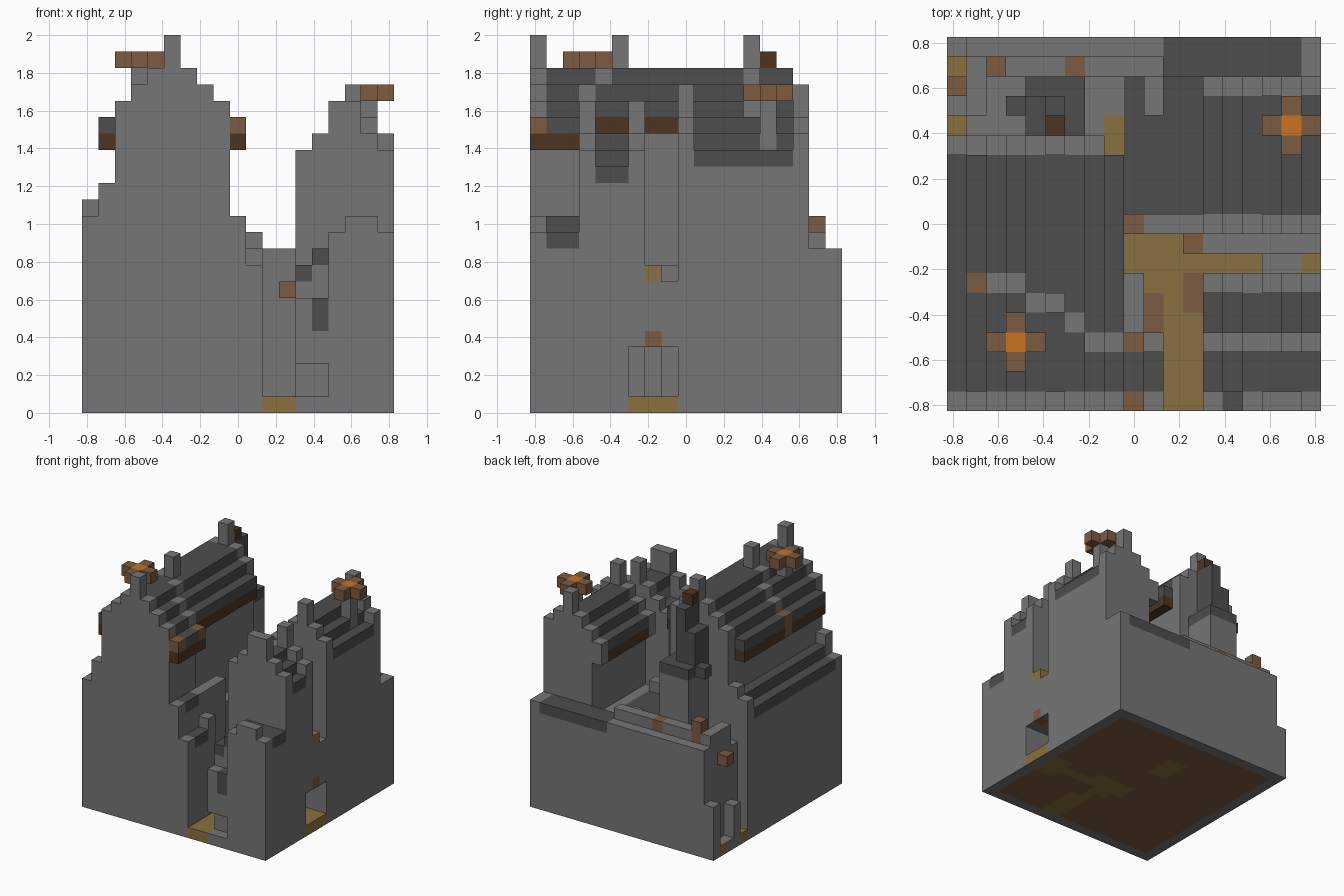
import bpy
import bmesh

cube = bpy.data.objects.get("Cube")
if cube:
    bpy.data.objects.remove(cube, do_unlink=True)

UNIT = 2 / 23
HALF = 9.5
COLOURS = {
    "stone": (0.18, 0.18, 0.18),
    "slate": (0.075, 0.075, 0.075),
    "wood": (0.20, 0.105, 0.055),
    "dark_wood": (0.075, 0.036, 0.016),
    "sand": (0.25, 0.165, 0.05),
    "flame": (0.60, 0.17, 0.015),
}
NAMES = list(COLOURS)
MATERIALS = []
for name, rgb in COLOURS.items():
    mat = bpy.data.materials.new(name)
    mat.use_nodes = True
    mat.diffuse_color = (*rgb, 1)
    bsdf = mat.node_tree.nodes["Principled BSDF"]
    bsdf.inputs["Base Color"].default_value = (*rgb, 1)
    bsdf.inputs["Roughness"].default_value = 0.9
    MATERIALS.append(mat)

cells = {}


def block(part, xs, ys, zs, colour="stone"):
    """Fill the half-open ranges of unit cells."""
    for x in range(*xs):
        for y in range(*ys):
            for z in range(*zs):
                cells[x, y, z] = (part, colour)


def carve(xs, ys, zs):
    for x in range(*xs):
        for y in range(*ys):
            for z in range(*zs):
                cells.pop((x, y, z), None)


def terrain(part, x0, ys, heights, top="stone"):
    """Columns of the given heights from x0, with a coloured top cell."""
    for x, h in enumerate(heights, x0):
        block(part, (x, x + 1), ys, (0, h))
        block(part, (x, x + 1), ys, (h - 1, h), top)


def eave(part, x, ys, z):
    block(part, (x, x + 1), ys, (z, z + 1), "dark_wood")
    block(part, (x, x + 1), ys, (z + 1, z + 2), "slate")


def torch(part, x, y, base, z):
    block(part, (x, x + 1), (y, y + 1), (base, z))
    block(part, (x - 1, x + 2), (y, y + 1), (z, z + 1), "wood")
    block(part, (x, x + 1), (y - 1, y + 2), (z, z + 1), "wood")
    block(part, (x, x + 1), (y, y + 1), (z, z + 1), "flame")


# Ground and street
block("ground", (0, 19), (0, 19), (0, 1))
block("street", (11, 13), (0, 9), (0, 1), "sand")
block("street", (13, 15), (0, 1), (0, 1), "sand")
block("street", (9, 16), (7, 8), (0, 1), "sand")
block("street", (16, 19), (6, 9), (0, 1), "sand")
block("street", (9, 12), (6, 9), (0, 1), "sand")
block("street", (10, 11), (4, 6), (0, 1), "wood")
block("street", (12, 13), (5, 7), (0, 1), "wood")
for y in (0, 7):
    block("street", (12 if y == 0 else 18, 13 if y == 0 else 19), (y, y + 1), (0, 1), "sand")

# Tall hall: aisle, walls and stepped roof
roof = (19, 20, 21, 21, 21, 20, 19)
terrain("hall_aisle", 0, (1, 13), (12, 13), "slate")
terrain("hall_aisle", 0, (0, 1), (12, 14))
terrain("hall_aisle", 0, (13, 14), (13, 14))
terrain("hall", 2, (1, 13), roof, "slate")
terrain("hall", 2, (0, 1), roof)
terrain("hall", 2, (13, 14), roof[:-1])
carve((8, 9), (4, 13), (9, 17))
eave("hall_eave", 1, (1, 13), 16)
eave("hall_eave", 8, (4, 13), 17)
eave("hall_eave", 9, (1, 3), 16)
block("hall_eave", (1, 2), (6, 7), (16, 18), "wood")
for y in (0, 3):
    block("eave_bracket", (9, 10), (y, y + 1), (16, 17), "dark_wood")
    block("eave_bracket", (9, 10), (y, y + 1), (17, 18), "wood")

# Slanting coping across the hall roof, and ridge pinnacles
for x, y in ((8, 3), (7, 3), (6, 4), (5, 5), (4, 5), (3, 6), (2, 6)):
    h = roof[x - 2]
    block("roof_coping", (x, x + 1), (y, y + 1), (h - 1, h))
for y in (0, 5, 13):
    block("ridge_pinnacle", (5, 6), (y, y + 1), (20, 23))
torch("hall_torch", 3, 3, 20, 21)

# Side buttresses between hall and street
terrain("buttress", 9, (0, 1), (12, 9))
terrain("buttress", 9, (1, 3), (12, 9), "slate")
terrain("buttress", 9, (3, 4), (12, 10))
terrain("buttress", 9, (4, 7), (12,))
terrain("street_end_wall", 9, (9, 10), (9, 10, 10, 10))
block("street_end_wall", (9, 10), (9, 10), (9, 10), "wood")
block("street_lamp", (12, 13), (8, 9), (7, 8), "wood")

# Front gatehouse with an opening under its bridge
terrain("gatehouse", 13, (0, 1), (7, 7, 11, 12, 12, 11))
terrain("gatehouse", 13, (1, 3), (9, 10, 11, 11, 11, 11), "slate")
block("gatehouse", (14, 15), (0, 1), (5, 7), "slate")
carve((13, 15), (0, 1), (1, 3))

# Middle house with stepped gables
terrain("middle_house", 13, (3, 4), (16, 17, 19, 19, 17, 16))
terrain("middle_house", 13, (4, 6), (14, 15, 17, 17, 16, 15), "slate")
terrain("middle_house", 13, (6, 7), (15, 16, 17, 19, 17, 16))

# Alley with the side gate
terrain("alley", 16, (7, 8), (9, 9, 9))
terrain("alley", 13, (8, 9), (8,) * 6)
block("alley", (18, 19), (7, 8), (8, 9), "sand")
block("alley", (18, 19), (7, 8), (4, 5), "wood")
carve((16, 19), (6, 9), (1, 4))
block("street", (16, 19), (6, 9), (0, 1), "sand")
block("street", (11, 16), (7, 8), (0, 1), "sand")

# Rear house with stepped gables
gable = (16, 17, 18, 20, 18, 17)
terrain("rear_house", 13, (9, 10), gable)
terrain("rear_house", 13, (10, 16), (16, 17, 18, 18, 17, 16), "slate")
terrain("rear_house", 13, (16, 17), gable)
carve((13, 14), (9, 17), (9, 14))
eave("rear_house_eave", 13, (10, 16), 14)
torch("rear_torch", 17, 14, 16, 19)

# Courtyard, rear terrace and rim
terrain("courtyard", 9, (10, 17), (9,) * 4, "slate")
terrain("courtyard", 1, (14, 17), (9,) * 8)
terrain("courtyard", 8, (13, 15), (9,), "sand")
terrain("terrace", 1, (17, 18), (11,) * 10)
terrain("terrace", 1, (18, 19), (10,) * 10)
terrain("terrace", 11, (17, 19), (10,) * 7, "slate")
terrain("terrace", 18, (17, 19), (10,))
terrain("terrace", 1, (15, 17), (11,))
terrain("terrace", 10, (15, 17), (10,))

# West side entrance recess
block("west_entry", (0, 1), (18, 19), (0, 5))
block("west_entry", (0, 1), (15, 16), (0, 4))
for y in (14, 17):
    block("west_entry", (0, 1), (y, y + 1), (0, 1), "sand")
block("west_entry", (0, 1), (16, 17), (8, 9), "wood")
for x, top in ((2, 12), (6, 11)):
    block("terrace_post", (x, x + 1), (17, 18), (9, top), "wood")

# Courtyard tower with collar and broken spire
block("tower", (4, 7), (14, 17), (9, 15))
block("tower_collar", (3, 7), (15, 16), (15, 16), "slate")
block("tower_collar", (4, 7), (14, 17), (15, 16), "slate")
block("tower", (4, 6), (14, 16), (16, 19), "slate")
block("tower_spire", (5, 6), (14, 16), (19, 21), "slate")
block("tower_spire", (5, 6), (14, 15), (21, 22), "dark_wood")

# Turn the cells of each part into one clean mesh
street_cells = {(x, y) for (x, y, z), (p, c) in cells.items() if z == 0 and c == "sand"}
street_cells |= {(x, y) for x in (8, 9) for y in (12, 13, 14)}


def skin(part):
    bm = bmesh.new()
    for (x, y, z), (owner, colour) in cells.items():
        if owner != part:
            continue
        for axis in range(3):
            for step in (0, 1):
                near = [x, y, z]
                near[axis] += 2 * step - 1
                if tuple(near) in cells:
                    continue
                ring = []
                for a, b in ((0, 0), (1, 0), (1, 1), (0, 1)):
                    p = [x, y, z]
                    p[axis] += step
                    p[(axis + 1) % 3] += a
                    p[(axis + 2) % 3] += b
                    ring.append(bm.verts.new(((p[0] - HALF) * UNIT, (p[1] - HALF) * UNIT, p[2] * UNIT)))
                face = bm.faces.new(ring if step else ring[::-1])
                shown = colour
                # Underside shows earth inside a stone border
                if z == 0 and axis == 2 and step == 0:
                    inner = 0 < x < 18 and 0 < y < 18
                    shown = "stone" if not inner else "sand" if (x, y) in street_cells else "wood"
                face.material_index = NAMES.index(shown)
    bmesh.ops.remove_doubles(bm, verts=bm.verts, dist=UNIT / 100)
    bmesh.ops.dissolve_limit(bm, angle_limit=0.01, verts=bm.verts, edges=bm.edges, delimit={'MATERIAL'})
    mesh = bpy.data.meshes.new(part)
    bm.to_mesh(mesh)
    bm.free()
    for mat in MATERIALS:
        mesh.materials.append(mat)
    bpy.context.collection.objects.link(bpy.data.objects.new(part, mesh))


for part in sorted({owner for owner, colour in cells.values()}):
    skin(part)
